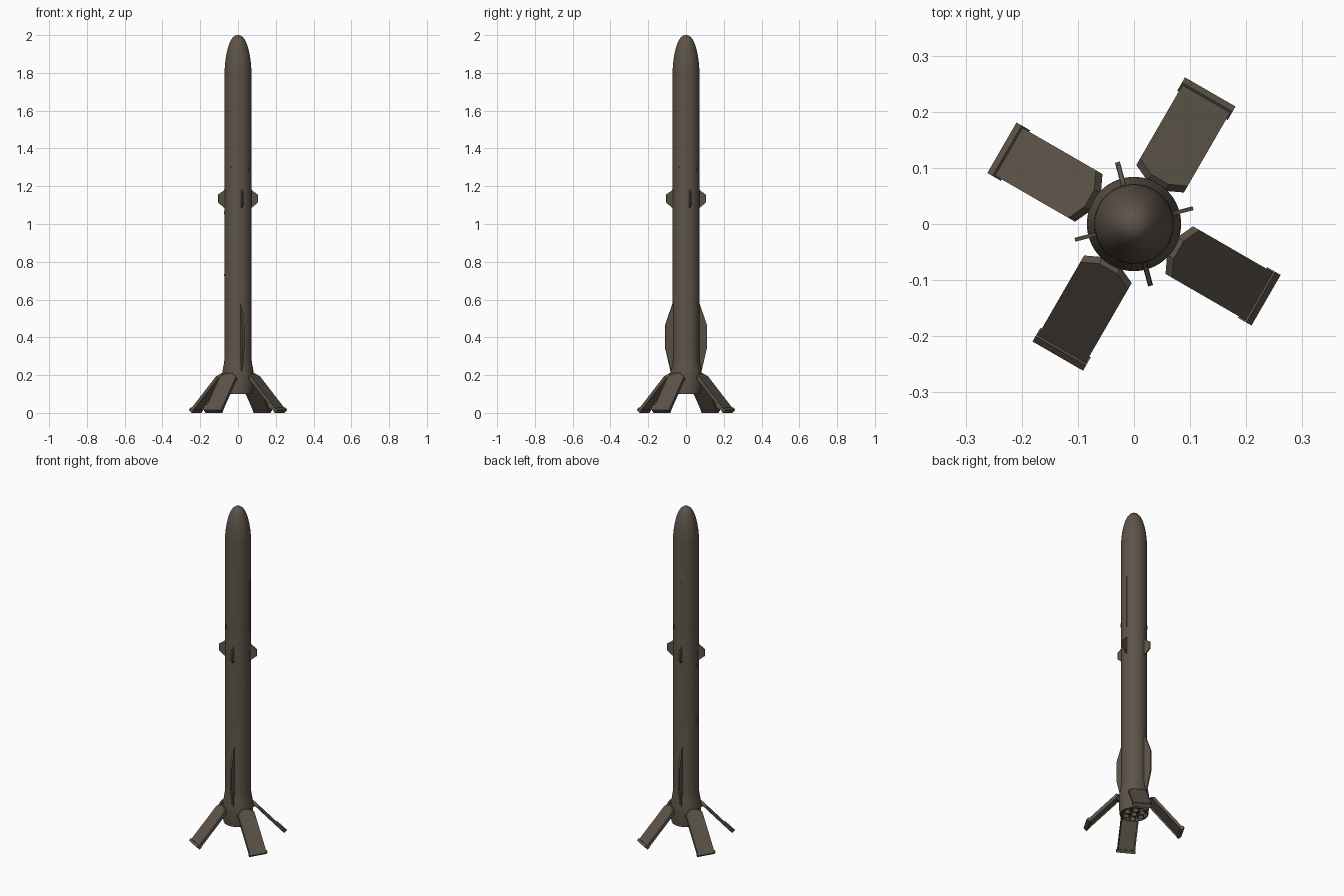
import bpy, bmesh
from math import sin, cos, pi, radians
from mathutils import Matrix, Vector

cube = bpy.data.objects.get("Cube")
if cube:
    bpy.data.objects.remove(cube, do_unlink=True)

mat = bpy.data.materials.new("warm dark grey")
mat.use_nodes = True
color = (0.11, 0.088, 0.067, 1)
mat.diffuse_color = color
mat.node_tree.nodes["Principled BSDF"].inputs["Base Color"].default_value = color


def finish(name, bm, matrix=None, smooth=False):
    bmesh.ops.recalc_face_normals(bm, faces=bm.faces)
    if matrix:
        bm.transform(matrix)
    mesh = bpy.data.meshes.new(name)
    bm.to_mesh(mesh)
    bm.free()
    mesh.materials.append(mat)
    obj = bpy.data.objects.new(name, mesh)
    bpy.context.collection.objects.link(obj)
    if smooth:
        bpy.ops.object.select_all(action='DESELECT')
        obj.select_set(True)
        bpy.context.view_layer.objects.active = obj
        bpy.ops.object.shade_smooth_by_angle(angle=radians(30))
    return obj


def lathe(name, profile, matrix=None, sides=64):
    """Spin a list of (radius, height) around z."""
    bm = bmesh.new()
    verts = [bm.verts.new((r, 0, z)) for r, z in profile]
    edges = [bm.edges.new(p) for p in zip(verts, verts[1:])]
    bmesh.ops.spin(bm, geom=verts + edges, cent=(0, 0, 0), axis=(0, 0, 1),
                   angle=2 * pi, steps=sides)
    bmesh.ops.remove_doubles(bm, verts=bm.verts, dist=1e-5)
    return finish(name, bm, matrix, True)


def slab(bm, outline, offset):
    """Extrude a flat outline along a vector; returns the far face."""
    face = bm.faces.new([bm.verts.new(p) for p in outline])
    out = bmesh.ops.extrude_face_region(bm, geom=[face], use_keep_orig=True)["geom"]
    far = [v for v in out if isinstance(v, bmesh.types.BMVert)]
    bmesh.ops.translate(bm, verts=far, vec=offset)
    return [f for f in out if isinstance(f, bmesh.types.BMFace)][0]


def turn(degrees):
    return Matrix.Rotation(radians(degrees), 4, 'Z')


def radial_plate(name, points, thickness, angle):
    """Thin upright plate with an outline of (radius, height)."""
    bm = bmesh.new()
    slab(bm, [(r, -thickness / 2, z) for r, z in points], (0, thickness, 0))
    return finish(name, bm, turn(angle))


# Hull: recessed base, flared skirt, tube and rounded ogive nose
nose = [(0.071 * cos(t) ** 0.85, 1.8 + 0.2 * sin(t) ** 1.15)
        for t in [i * pi / 36 for i in range(18)]]
lathe("hull", [(0, 0.125), (0.07, 0.125), (0.072, 0.1), (0.078, 0.1),
               (0.08, 0.11), (0.084, 0.2), (0.082, 0.22), (0.074, 0.265),
               (0.071, 0.29)] + nose + [(0, 2.0)])

# Engine cluster: one centre bell and a ring of six
bell = [(0.01, 0.126), (0.015, 0.114), (0.021, 0.1), (0.018, 0.1),
        (0.011, 0.118), (0, 0.12)]
lathe("centre_engine", bell, sides=24)
for i in range(6):
    a = i * pi / 3
    lathe("ring_engine", bell,
          Matrix.Translation((0.047 * cos(a), 0.047 * sin(a), 0)), 24)

# Landing legs: sloping planks with a tapered hinge end and a foot lip
along = Vector((0.176, 0, -0.198)).normalized()
across = Vector((0, 1, 0))
normal = along.cross(across)
frame = Matrix((along, across, normal)).transposed().to_4x4()
frame.translation = (0.092, 0, 0.21)
LENGTH, HALF, THICK = 0.265, 0.049, 0.018
for angle in (60, 150, 240, 330):
    bm = bmesh.new()
    half = [(LENGTH, HALF), (0.022, HALF), (0, 0.018)]
    outline = half + [(s, -w) for s, w in reversed(half)]
    under = slab(bm, [(s, w, 0) for s, w in outline], (0, 0, -THICK))
    # Shallow recess under the plank
    bmesh.ops.inset_region(bm, faces=[under], thickness=0.008, depth=0)
    bmesh.ops.translate(bm, verts=under.verts, vec=(0, 0, 0.008))
    # Foot lip
    lip = [(LENGTH - 0.016, -0.052), (LENGTH, -0.052), (LENGTH, 0.052), (LENGTH - 0.016, 0.052)]
    slab(bm, [(s, w, 0.005) for s, w in lip], (0, 0, -THICK - 0.005))
    finish("landing_leg", bm, turn(angle) @ frame)
    # Hinge block joining the leg to the skirt
    bm = bmesh.new()
    slab(bm, [(0.07, -0.014, 0.175), (0.092, -0.014, 0.175),
              (0.092, 0.014, 0.175), (0.07, 0.014, 0.175)], (0, 0, 0.022))
    finish("leg_hinge", bm, turn(angle))

# Steering fins on the upper hull
for angle in (15, 105, 195, 285):
    radial_plate("steering_fin", [(0.06, 1.08), (0.08, 1.09), (0.109, 1.115),
                                  (0.109, 1.155), (0.08, 1.175), (0.06, 1.2)], 0.007, angle)

# Long lower strakes
for angle in (105, 285):
    radial_plate("lower_strake", [(0.06, 0.22), (0.084, 0.22), (0.114, 0.345),
                                  (0.114, 0.465), (0.071, 0.585), (0.06, 0.585)], 0.009, angle)

# Slim cable ducts above the fins
for angle in (15, 105):
    radial_plate("cable_duct", [(0.06, 1.25), (0.0725, 1.25),
                                (0.0725, 1.57), (0.06, 1.57)], 0.004, angle)

# Small thruster pods
for angle in (60, 150, 240, 330):
    radial_plate("thruster_pod", [(0.06, 1.27), (0.073, 1.275),
                                  (0.073, 1.3), (0.06, 1.31)], 0.008, angle)

# Two small side fittings
for z in (0.73, 1.06):
    radial_plate("side_fitting", [(0.06, z - 0.006), (0.075, z - 0.006),
                                  (0.075, z + 0.006), (0.06, z + 0.006)], 0.008, 180)
